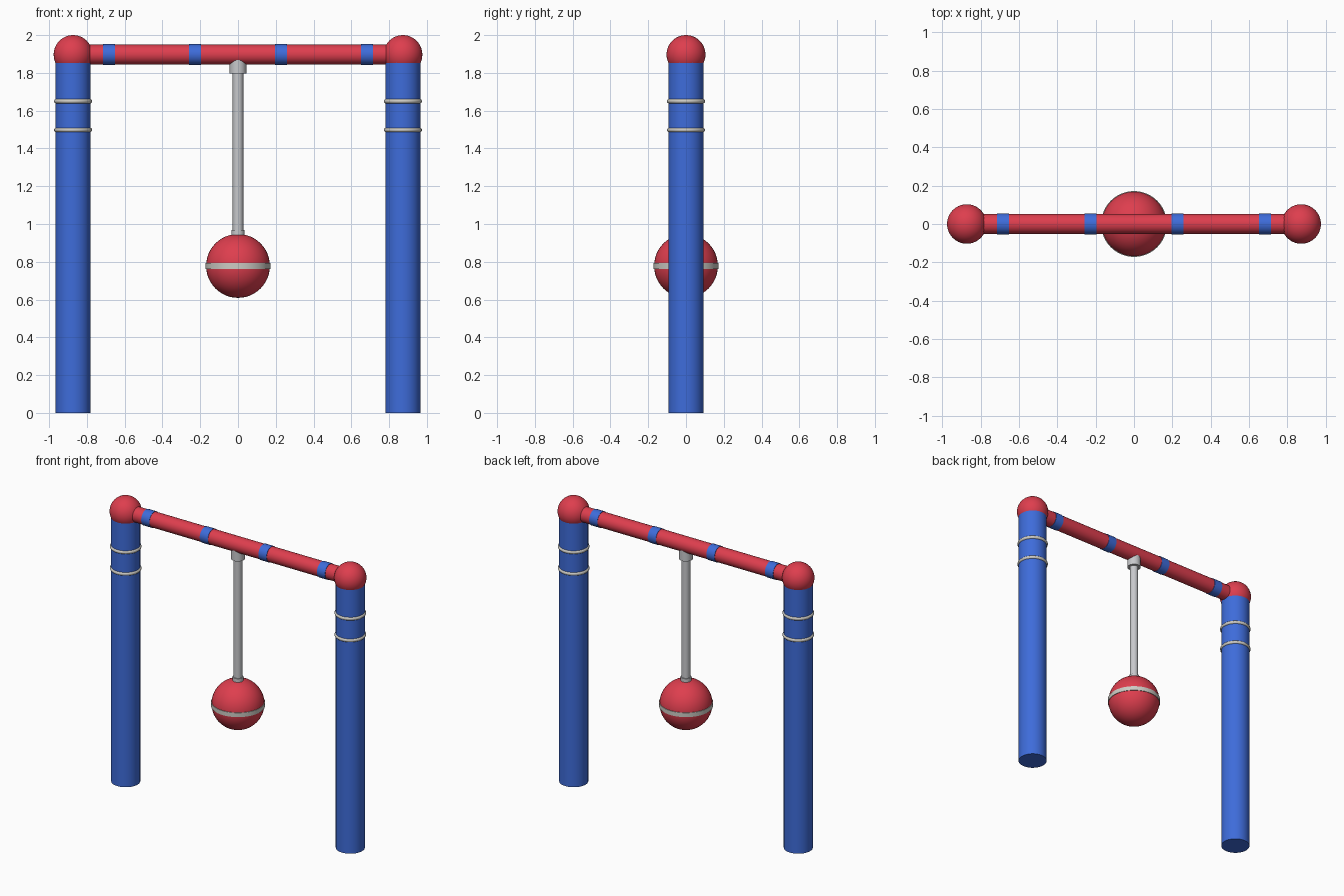
import bpy
import math

if "Cube" in bpy.data.objects:
    bpy.data.objects.remove(bpy.data.objects["Cube"])


def linear(r, g, b):
    return tuple((c / 255 / 12.92) if c < 11 else ((c / 255 + 0.055) / 1.055) ** 2.4
                 for c in (r, g, b)) + (1.0,)


def material(name, rgb):
    mat = bpy.data.materials.new(name)
    mat.diffuse_color = linear(*rgb)
    mat.use_nodes = True
    mat.node_tree.nodes["Principled BSDF"].inputs["Base Color"].default_value = mat.diffuse_color
    return mat


RED = material("red paint", (222, 62, 78))
BLUE = material("blue paint", (62, 108, 218))
STEEL = material("steel grey", (200, 201, 204))
TRIM = material("warm pale grey", (205, 203, 196))


def finish(name, mat):
    obj = bpy.context.object
    obj.name = name
    obj.data.materials.append(mat)
    bpy.ops.object.shade_smooth_by_angle(angle=math.radians(35))
    return obj


def tube(name, mat, radius, z0, z1, x=0.0, sides=32):
    bpy.ops.mesh.primitive_cylinder_add(vertices=sides, radius=radius, depth=z1 - z0,
                                        location=(x, 0, (z0 + z1) / 2))
    return finish(name, mat)


def bar(name, mat, radius, length, x, z):
    bpy.ops.mesh.primitive_cylinder_add(vertices=32, radius=radius, depth=length,
                                        location=(x, 0, z), rotation=(0, math.pi / 2, 0))
    return finish(name, mat)


def ball(name, mat, radius, x, z):
    bpy.ops.mesh.primitive_uv_sphere_add(segments=40, ring_count=24, radius=radius,
                                         location=(x, 0, z))
    return finish(name, mat)


def ring(name, mat, major, minor, x, z):
    bpy.ops.mesh.primitive_torus_add(major_segments=40, minor_segments=12, major_radius=major,
                                     minor_radius=minor, location=(x, 0, z))
    return finish(name, mat)


POST_X, BEAM_Z, BALL_Z = 0.873, 1.897, 0.778

# Posts with round caps and trim rings
for side, label in ((-1, "left"), (1, "right")):
    x = side * POST_X
    tube(label + "_post", BLUE, 0.093, 0.0, 1.88, x)
    ball(label + "_post_cap", RED, 0.103, x, BEAM_Z)
    for z, level in ((1.65, "upper"), (1.498, "lower")):
        ring(f"{label}_{level}_ring", TRIM, 0.089, 0.012, x, z)

# Crossbeam with painted bands
bar("crossbeam", RED, 0.052, 2 * POST_X, 0, BEAM_Z)
for i, x in enumerate((-0.683, -0.228, 0.228, 0.683)):
    bar(f"beam_band_{i + 1}", BLUE, 0.055, 0.063, x, BEAM_Z)

# Hanging rod and its collars
tube("hanger_collar", STEEL, 0.044, 1.797, 1.875)
tube("hanger_rod", STEEL, 0.028, 0.93, 1.84, sides=24)
tube("ball_collar", STEEL, 0.035, 0.92, 0.968, sides=24)

# Swinging ball with its belt
ball("wrecking_ball", RED, 0.169, 0, BALL_Z)
tube("ball_belt", TRIM, 0.172, BALL_Z - 0.015, BALL_Z + 0.015, sides=48)
